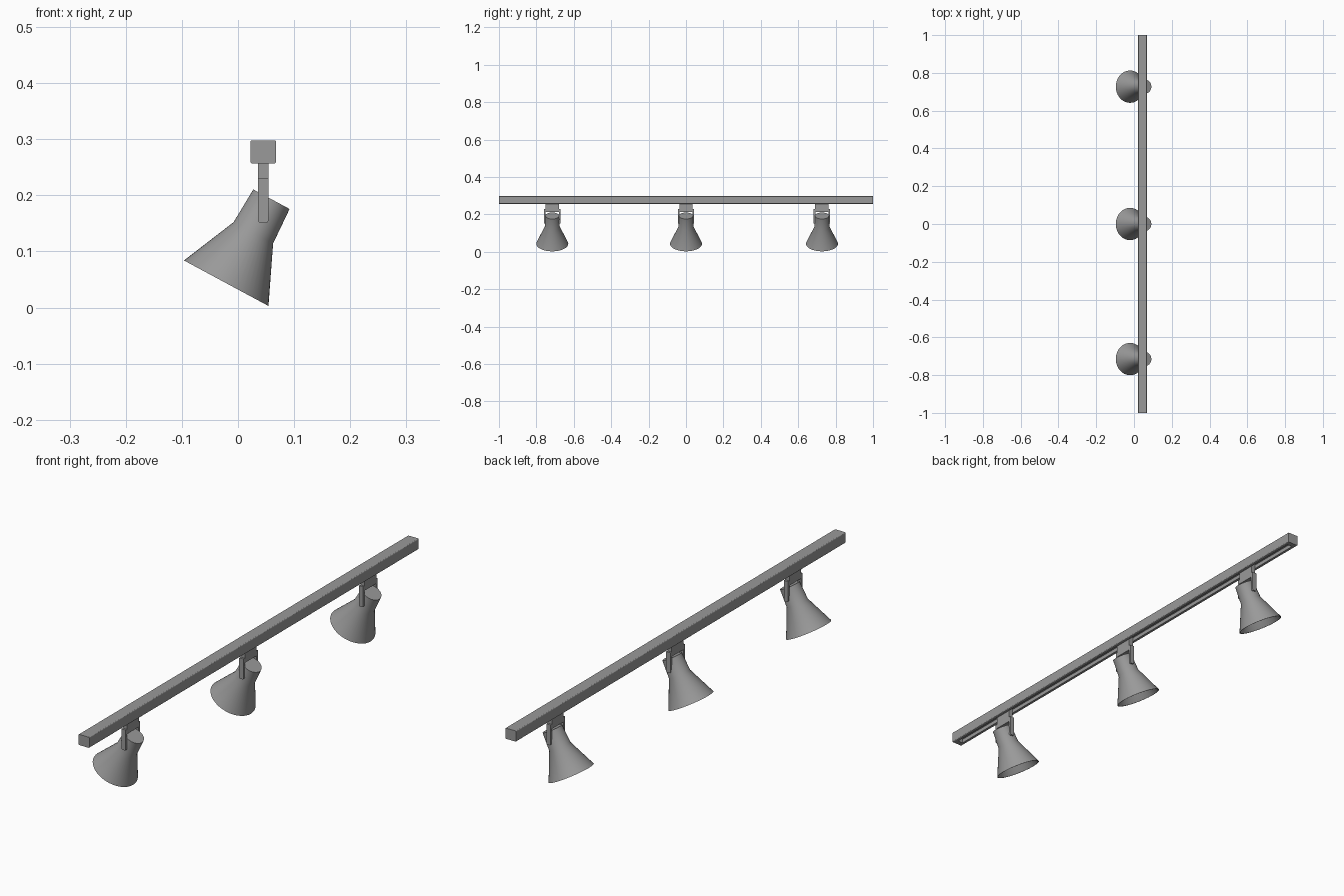
import bpy, bmesh, math
from mathutils import Matrix, Vector

cube = bpy.data.objects.get("Cube")
if cube:
    bpy.data.objects.remove(cube, do_unlink=True)

grey = bpy.data.materials.new("satin grey")
grey.use_nodes = True
grey.diffuse_color = (0.32, 0.32, 0.32, 1)
grey.node_tree.nodes["Principled BSDF"].inputs["Base Color"].default_value = (0.32, 0.32, 0.32, 1)

RAIL_X = 0.045


def finish(name, bm):
    bmesh.ops.recalc_face_normals(bm, faces=bm.faces)
    mesh = bpy.data.meshes.new(name)
    bm.to_mesh(mesh)
    bm.free()
    mesh.materials.append(grey)
    obj = bpy.data.objects.new(name, mesh)
    bpy.context.collection.objects.link(obj)
    return obj


def smooth(obj):
    bpy.ops.object.select_all(action='DESELECT')
    obj.select_set(True)
    bpy.context.view_layer.objects.active = obj
    bpy.ops.object.shade_smooth_by_angle(angle=math.radians(30))


def prism(name, profile, y0, y1):
    """Extrude an (x, z) outline along y."""
    bm = bmesh.new()
    face = bm.faces.new([bm.verts.new((x, y0, z)) for x, z in profile])
    new = bmesh.ops.extrude_face_region(bm, geom=[face])["geom"]
    bmesh.ops.translate(bm, vec=(0, y1 - y0, 0),
                        verts=[v for v in new if isinstance(v, bmesh.types.BMVert)])
    return finish(name, bm)


def rounded(x, z0, z1, half, r_low, r_high):
    """Rectangle outline with rounded lower and upper corners."""
    pts = []
    for sx, top, start in ((1, 1, 0), (-1, 1, 90), (-1, 0, 180), (1, 0, 270)):
        r = r_high if top else r_low
        cx, cz = x + sx * (half - r), (z1 - r if top else z0 + r)
        for i in range(4 if r else 1):
            a = math.radians(start + i * 30)
            pts.append((cx + r * math.cos(a), cz + r * math.sin(a)))
    return pts


# Rail: a channel open underneath, closed by an end cap at each end
rail_outline = rounded(RAIL_X, 0.257, 0.298, 0.023, 0.003, 0.003)
slot = [(RAIL_X + s * 0.011, z) for s, z in ((-1, 0.257), (-1, 0.272), (1, 0.272), (1, 0.257))]
prism("rail", rail_outline[:12] + slot + rail_outline[12:], -0.98, 0.98)
for side, name in ((-1, "front_end_cap"), (1, "back_end_cap")):
    prism(name, rail_outline, side * 0.98, side)

# Lamp heads: hollow turned shades tilted towards -x, each held in a fork
SHADE = [(0, 0.170), (0.0367, 0.170), (0.040, 0.102), (0.0855, 0),
         (0.0825, 0), (0.037, 0.101), (0.034, 0.166), (0, 0.166)]
TILT = Matrix.Translation((-0.021, 0, 0.0435)) @ Matrix.Rotation(math.radians(28.3), 4, 'Y')

for label, y in (("front", -0.715), ("middle", 0), ("back", 0.727)):
    bm = bmesh.new()
    verts = [bm.verts.new((r, 0, z)) for r, z in SHADE]
    edges = [bm.edges.new(pair) for pair in zip(verts, verts[1:])]
    bmesh.ops.spin(bm, geom=verts + edges, cent=(0, 0, 0), axis=(0, 0, 1),
                   angle=math.tau, steps=48)
    bmesh.ops.remove_doubles(bm, verts=bm.verts, dist=1e-5)
    bmesh.ops.transform(bm, matrix=Matrix.Translation((0, y, 0)) @ TILT, verts=bm.verts)
    smooth(finish(label + "_lamp_shade", bm))

    prism(label + "_mount_block", rounded(RAIL_X, 0.212, 0.272, 0.009, 0, 0), y - 0.036, y + 0.036)
    for side, name in ((-1, "near"), (1, "far")):
        prism(f"{label}_{name}_fork_arm", rounded(RAIL_X, 0.151, 0.230, 0.009, 0.004, 0),
              y + side * 0.035, y + side * 0.044)
